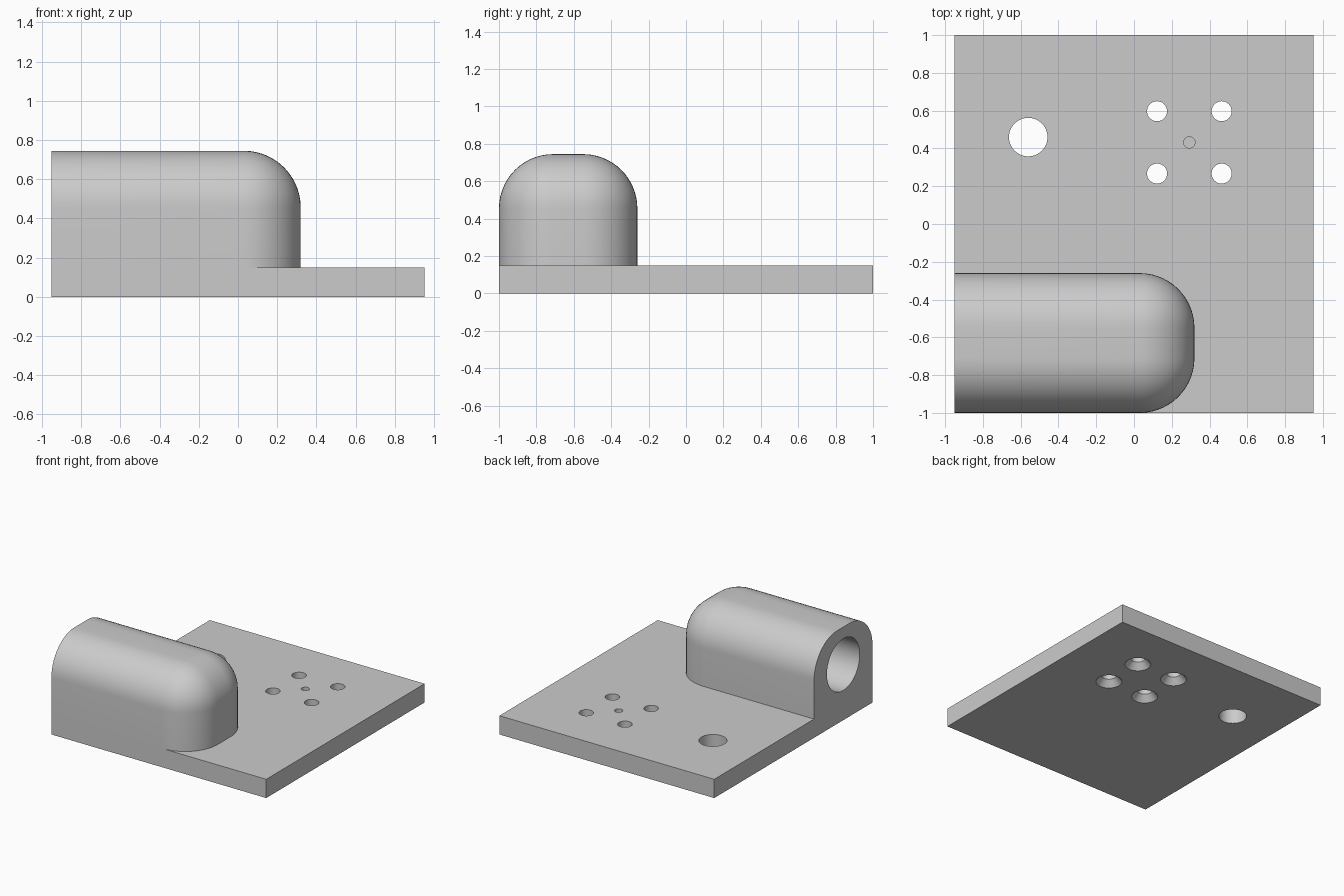
import bpy
import bmesh
import math
from mathutils import Matrix, Vector

default = bpy.data.objects.get("Cube")
if default:
    bpy.data.objects.remove(default, do_unlink=True)

grey = bpy.data.materials.new("plain grey")
grey.use_nodes = True
colour = (0.6, 0.6, 0.6, 1)
grey.diffuse_color = colour
grey.node_tree.nodes["Principled BSDF"].inputs["Base Color"].default_value = colour


def finish(name, bm):
    bmesh.ops.recalc_face_normals(bm, faces=bm.faces)
    mesh = bpy.data.meshes.new(name)
    bm.to_mesh(mesh)
    bm.free()
    mesh.materials.append(grey)
    obj = bpy.data.objects.new(name, mesh)
    bpy.context.collection.objects.link(obj)
    return obj


def box_mesh(low, high):
    low, high = Vector(low), Vector(high)
    bm = bmesh.new()
    matrix = Matrix.Translation((low + high) / 2) @ Matrix.Diagonal((high - low).to_4d())
    matrix[3][3] = 1
    bmesh.ops.create_cube(bm, size=1, matrix=matrix)
    return bm


def drill(name, start, length, r1, r2=None, along_x=False, sides=48):
    """Cylinder or cone starting at a point and running along z or x."""
    bm = bmesh.new()
    turn = Matrix.Rotation(math.pi / 2, 4, "Y") if along_x else Matrix()
    matrix = Matrix.Translation(start) @ turn @ Matrix.Translation((0, 0, length / 2))
    bmesh.ops.create_cone(bm, cap_ends=True, segments=sides, radius1=r1,
                          radius2=r1 if r2 is None else r2, depth=length, matrix=matrix)
    return finish(name, bm)


def combine(target, other, operation):
    """Apply a boolean, then drop the helper."""
    other.hide_render = True
    mod = target.modifiers.new(other.name, "BOOLEAN")
    mod.operation = operation
    mod.solver = "EXACT"
    mod.object = other
    bpy.context.view_layer.objects.active = target
    bpy.ops.object.modifier_apply(modifier=mod.name)
    bpy.data.objects.remove(other, do_unlink=True)


# Flat mounting plate
bracket = finish("mounting_bracket", box_mesh((-0.95, -1, 0), (0.95, 1, 0.15)))

# Housing, rounded everywhere but its open end and its foot
x_open, foot = -0.95, 0.05
bm = box_mesh((x_open, -1, foot), (0.32, -0.26, 0.745))
round_edges = [e for e in bm.edges
               if not all(abs(v.co.x - x_open) < 1e-4 for v in e.verts)
               and not all(abs(v.co.z - foot) < 1e-4 for v in e.verts)]
bmesh.ops.bevel(bm, geom=round_edges, offset=0.29, offset_type="OFFSET",
                segments=14, profile=0.5, affect="EDGES")
combine(bracket, finish("housing", bm), "UNION")

# Blind bore in the open end of the housing
combine(bracket, drill("bore", (-1.05, -0.63, 0.445), 1.15, 0.207, along_x=True, sides=64),
        "DIFFERENCE")

# Large through hole and small blind centre hole
combine(bracket, drill("large_hole", (-0.56, 0.46, -0.1), 0.4, 0.102), "DIFFERENCE")
combine(bracket, drill("centre_hole", (0.293, 0.432, 0.07), 0.2, 0.03), "DIFFERENCE")

# Four screw holes, countersunk from below
for x in (0.122, 0.464):
    for y in (0.267, 0.597):
        combine(bracket, drill("screw_hole", (x, y, -0.1), 0.4, 0.053), "DIFFERENCE")
        combine(bracket, drill("countersink", (x, y, -0.01), 0.07, 0.1034, 0.0446),
                "DIFFERENCE")

# Smooth shading with crisp edges
bpy.ops.object.select_all(action="DESELECT")
bracket.select_set(True)
bpy.context.view_layer.objects.active = bracket
bpy.ops.object.shade_smooth_by_angle(angle=math.radians(30))
